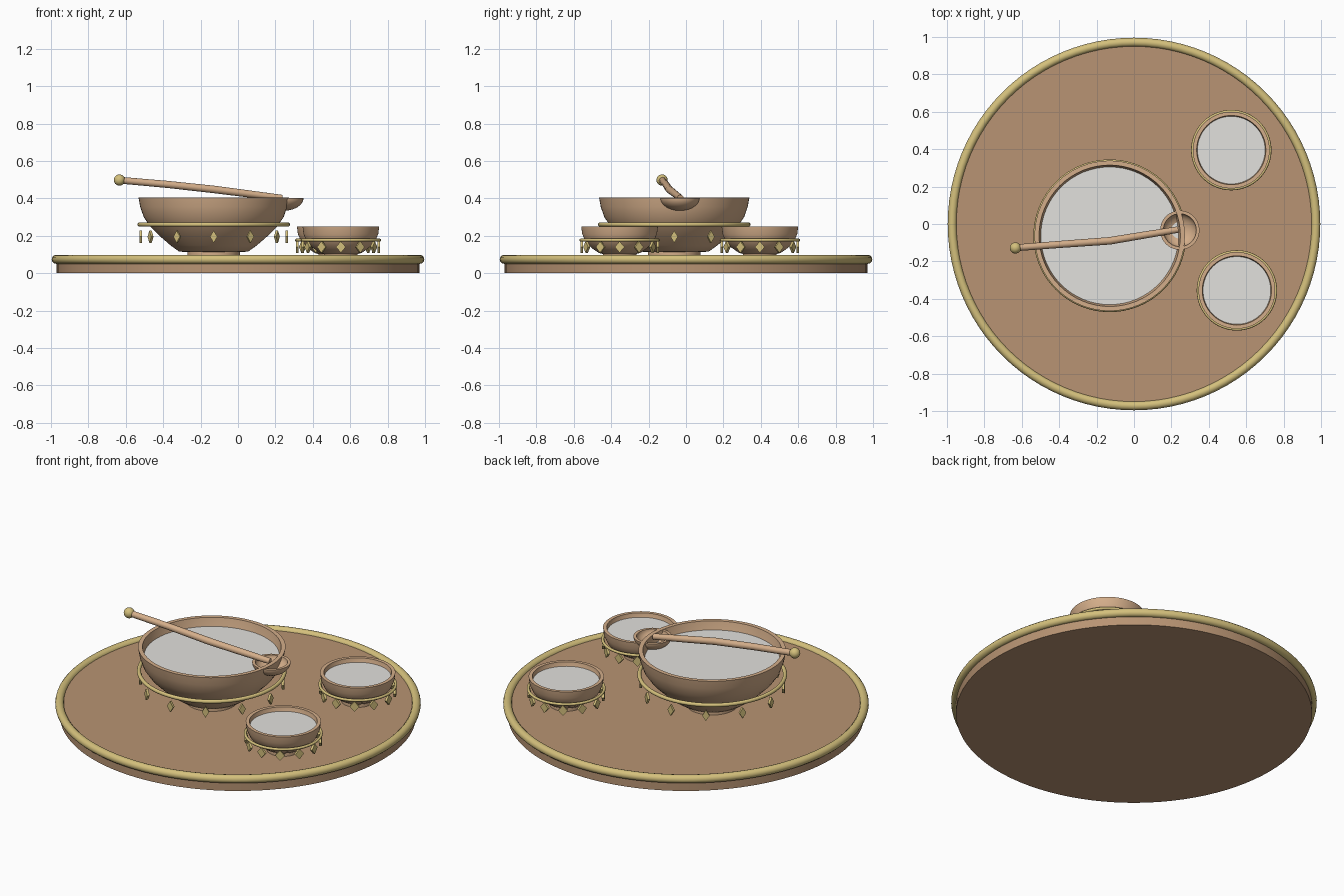
import bpy, bmesh, math
from mathutils import Vector

if "Cube" in bpy.data.objects:
    bpy.data.objects.remove(bpy.data.objects["Cube"])


def mat(name, rgb):
    m = bpy.data.materials.new(name)
    lin = [((c / 255 + 0.055) / 1.055) ** 2.4 for c in rgb]
    m.diffuse_color = (*lin, 1)
    m.use_nodes = True
    m.node_tree.nodes["Principled BSDF"].inputs["Base Color"].default_value = m.diffuse_color
    return m


WOOD = mat("tray wood", (184, 148, 115))
CLAY = mat("light clay", (212, 174, 138))
GOLD = mat("gold", (212, 192, 124))
MILK = mat("pale liquid", (226, 225, 221))


def finish(name, bm, material, loc=(0, 0, 0), angle=40):
    bmesh.ops.recalc_face_normals(bm, faces=bm.faces)
    me = bpy.data.meshes.new(name)
    bm.to_mesh(me)
    bm.free()
    me.materials.append(material)
    ob = bpy.data.objects.new(name, me)
    ob.location = loc
    bpy.context.collection.objects.link(ob)
    bpy.ops.object.select_all(action='DESELECT')
    ob.select_set(True)
    bpy.context.view_layer.objects.active = ob
    if angle:
        bpy.ops.object.shade_smooth_by_angle(angle=math.radians(angle))
    return ob


def lathe(name, profile, material, loc=(0, 0, 0), n=64, angle=40):
    """Spin (radius, z) points; points at radius 0 close the shape."""
    bm = bmesh.new()
    vs = [bm.verts.new((r, 0, z)) for r, z in profile]
    es = [bm.edges.new(p) for p in zip(vs, vs[1:])]
    bmesh.ops.spin(bm, geom=vs + es, cent=(0, 0, 0), axis=(0, 0, 1),
                   angle=2 * math.pi, steps=n)
    bmesh.ops.remove_doubles(bm, verts=bm.verts, dist=1e-5)
    return finish(name, bm, material, loc, angle)


def ring(name, R, r, material, loc, n=96, m=12):
    pts = [(R + r * math.cos(2 * math.pi * i / m), r * math.sin(2 * math.pi * i / m))
           for i in range(m + 1)]
    return lathe(name, pts, material, loc, n, 80)


def pendants(name, R, w, h, loc, count=12, t=0.007):
    """Circle of flat diamond plates facing outward."""
    bm = bmesh.new()
    for i in range(count):
        a = 2 * math.pi * i / count
        out = Vector((math.cos(a), math.sin(a), 0))
        side = Vector((-math.sin(a), math.cos(a), 0))
        up = Vector((0, 0, 1))
        rim = (side * w, up * h, -side * w, -up * h)
        f = [bm.verts.new(out * (R + t) + p) for p in rim]
        b = [bm.verts.new(out * (R - t) + p) for p in rim]
        bm.faces.new(f)
        bm.faces.new(b[::-1])
        for k in range(4):
            j = (k + 1) % 4
            bm.faces.new((f[k], b[k], b[j], f[j]))
    return finish(name, bm, GOLD, loc, 0)


# tray with gold rim
lathe("tray", [(0, 0), (0.97, 0), (0.97, 0.08), (0, 0.08)], WOOD, n=96)
ring("tray_rim", 0.972, 0.024, GOLD, (0, 0, 0.074))

# large bowl
bx, by = -0.13, -0.063
lathe("large_bowl", [(0, 0.075), (0.14, 0.075), (0.14, 0.112), (0.185, 0.116),
                     (0.23, 0.148), (0.29, 0.2), (0.34, 0.25), (0.374, 0.3),
                     (0.393, 0.355), (0.402, 0.405), (0.378, 0.405),
                     (0.368, 0.355), (0.35, 0.3), (0.2, 0.16), (0, 0.15)],
      CLAY, (bx, by, 0))
lathe("large_bowl_liquid", [(0, 0.355), (0.368, 0.355), (0.35, 0.31), (0, 0.31)],
      MILK, (bx, by, 0))
ring("large_bowl_band", 0.397, 0.011, GOLD, (bx, by, 0.26))
pendants("large_bowl_pendants", 0.39, 0.02, 0.033, (bx, by, 0.195))

# two small bowls
for i, (x, y) in enumerate([(0.52, 0.395), (0.55, -0.355)], 1):
    lathe(f"small_bowl_{i}", [(0, 0.075), (0.09, 0.075), (0.09, 0.103), (0.11, 0.108),
                              (0.15, 0.135), (0.183, 0.17), (0.2, 0.21),
                              (0.205, 0.25), (0.185, 0.25), (0.181, 0.225),
                              (0.165, 0.19), (0.1, 0.13), (0, 0.125)],
          CLAY, (x, y, 0))
    lathe(f"small_bowl_liquid_{i}", [(0, 0.225), (0.181, 0.225), (0.165, 0.195), (0, 0.195)],
          MILK, (x, y, 0))
    ring(f"small_bowl_band_{i}", 0.207, 0.008, GOLD, (x, y, 0.177), 64)
    pendants(f"small_bowl_pendants_{i}", 0.203, 0.026, 0.031, (x, y, 0.14))

# ladle cup
out = [(0.105 * math.sin(a), 0.402 - 0.068 * math.cos(a))
       for a in [k * math.pi / 20 for k in range(11)]]
inn = [(0.088 * math.sin(a), 0.402 - 0.055 * math.cos(a))
       for a in [k * math.pi / 20 for k in range(10, -1, -1)]]
lathe("ladle_cup", out + inn, CLAY, (0.245, -0.033, 0), 40)

# ladle handle: round tube along a gently bent path
path = [Vector(p) for p in [(-0.63, -0.127, 0.497), (-0.38, -0.108, 0.475),
                            (-0.13, -0.09, 0.448), (0.05, -0.06, 0.425),
                            (0.235, -0.03, 0.402)]]
bm = bmesh.new()
loops = []
for i, p in enumerate(path):
    d = (path[min(i + 1, 4)] - path[max(i - 1, 0)]).normalized()
    u = d.cross(Vector((0, 0, 1))).normalized()
    v = u.cross(d)
    r = (0.018, 0.019, 0.02, 0.019, 0.017)[i]
    loops.append([bm.verts.new(p + r * (math.cos(a) * u + math.sin(a) * v))
                  for a in [k * math.pi / 8 for k in range(16)]])
for A, B in zip(loops, loops[1:]):
    for k in range(16):
        j = (k + 1) % 16
        bm.faces.new((A[k], A[j], B[j], B[k]))
bm.faces.new(loops[0])
bm.faces.new(loops[-1])
finish("ladle_handle", bm, CLAY)

# ladle end knob
bm = bmesh.new()
bmesh.ops.create_uvsphere(bm, u_segments=24, v_segments=12, radius=0.03)
finish("ladle_knob", bm, GOLD, (-0.634, -0.128, 0.498))
